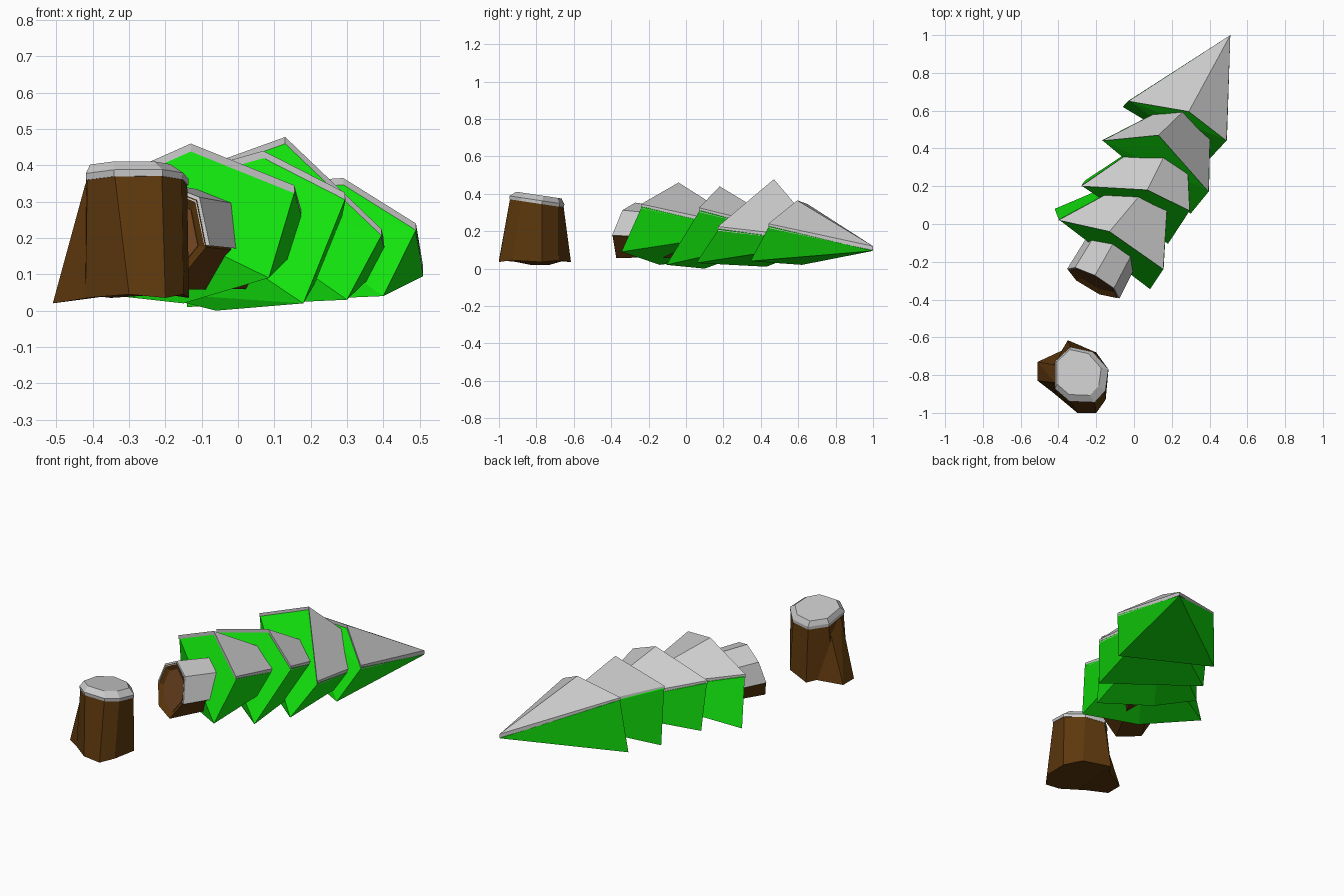
import bpy, bmesh, math
from mathutils import Vector

if "Cube" in bpy.data.objects:
    bpy.data.objects.remove(bpy.data.objects["Cube"])


def material(name, rgb):
    m = bpy.data.materials.new(name)
    m.diffuse_color = (*rgb, 1)
    m.use_nodes = True
    m.node_tree.nodes["Principled BSDF"].inputs["Base Color"].default_value = m.diffuse_color
    return m


GREEN = material("needles", (0.006, 0.76, 0.004))
BARK = material("bark", (0.108, 0.039, 0.004))
WOOD = material("cut_wood", (0.16, 0.06, 0.015))


def finish(name, bm, mat=None):
    bmesh.ops.recalc_face_normals(bm, faces=bm.faces)
    me = bpy.data.meshes.new(name)
    bm.to_mesh(me)
    bm.free()
    if mat:
        me.materials.append(mat)
    ob = bpy.data.objects.new(name, me)
    bpy.context.collection.objects.link(ob)
    return ob


def hull(name, pts, mat=None):
    bm = bmesh.new()
    vs = [bm.verts.new(p) for p in pts]
    r = bmesh.ops.convex_hull(bm, input=vs)
    bmesh.ops.delete(bm, geom=list({v for v in r["geom_interior"] + r["geom_unused"]
                                    if isinstance(v, bmesh.types.BMVert)}), context='VERTS')
    bmesh.ops.dissolve_limit(bm, angle_limit=0.03, verts=bm.verts, edges=bm.edges)
    return finish(name, bm, mat)


def loft(name, rings, mat=None):
    bm = bmesh.new()
    rows = [[bm.verts.new(p) for p in ring] for ring in rings]
    n = len(rows[0])
    for a, b in zip(rows, rows[1:]):
        for i in range(n):
            bm.faces.new((a[i], a[(i + 1) % n], b[(i + 1) % n], b[i]))
    bm.faces.new(rows[0])
    bm.faces.new(rows[-1])
    return finish(name, bm, mat)


def slab(name, pts, faces, offset):
    bm = bmesh.new()
    vs = [bm.verts.new(p) for p in pts]
    fs = [bm.faces.new([vs[i] for i in f]) for f in faces]
    r = bmesh.ops.extrude_face_region(bm, geom=fs, use_keep_orig=True)
    bmesh.ops.translate(bm, vec=offset,
                        verts=[v for v in r["geom"] if isinstance(v, bmesh.types.BMVert)])
    return finish(name, bm)


# Branch tiers: left, top, right, then lower rim points, then the tip
tiers = [
    ([(-.40, .02, .34), (-.13, -.04, .46), (.155, -.24, .345)],
     [(.085, -.345, .09), (-.15, -.14, .02), (-.42, .08, .05)], (.19, .34, .22)),
    ([(-.28, .20, .34), (.07, .18, .44), (.295, .07, .325)],
     [(.18, -.105, .02), (-.06, .10, 0), (-.26, .23, .05)], (.27, .58, .2)),
    ([(-.17, .44, .37), (.13, .47, .478), (.395, .17, .225)],
     [(.30, .055, .03), (-.14, .43, .01)], (.41, .74, .16)),
    ([(-.03, .65, .345), (.29, .595, .365), (.49, .44, .24)],
     [(.40, .345, .04), (-.06, .62, .02)], (.51, 1.0, .12)),
]
axis = Vector((.49, .87, -.05)).normalized()
drop = Vector((0, 0, -.014))
for i, (upper, lower, tip) in enumerate(tiers, 1):
    under = [Vector(p) + drop + axis * .004 for p in upper]
    tip_under = Vector(tip) + drop * 1.8
    hull(f"branch_tier_{i}", under + [Vector(p) for p in lower] + [tip_under], GREEN)
    slab(f"branch_snow_{i}", upper + [tip], [(0, 1, 3), (1, 2, 3)], drop * 1.6)

# Fallen trunk, its cut end leaning back so the top is set in
side = Vector((.87, -.49, 0)).normalized()
up = side.cross(axis)
base = Vector((-.215, -.315, .195))


def ring(dist, r, angles, lean=.2):
    c = base + axis * dist
    return [c + side * (r * math.cos(a)) + up * (r * math.sin(a))
            + axis * (lean * r * math.sin(a)) for a in angles]


seven = [math.radians(a) for a in (-8, 48, 95, 142, 188, 235, 292)]
loft("trunk", [ring(.02, .112, seven), ring(0, .15, seven), ring(.5, .118, seven, 0)], BARK)
hull("trunk_cut_end", ring(.016, .114, seven) + ring(.03, .114, seven), WOOD)

# Snow along the top of the trunk
arc = [math.radians(a) for a in (-6, 48, 95, 142, 186)]
loft("trunk_snow", [ring(.002, .16, arc) + ring(.002, .142, arc[::-1]),
                    ring(.45, .14, arc, 0) + ring(.45, .112, arc[::-1], 0)])

# Standing stump and its root
foot = [(-.42, -.90), (-.30, -1.0), (-.20, -1.0), (-.15, -.93), (-.135, -.77),
        (-.20, -.68), (-.35, -.615), (-.43, -.75)]
crown = [(-.415, -.87), (-.34, -.935), (-.21, -.94), (-.155, -.88), (-.14, -.77),
         (-.22, -.68), (-.335, -.655), (-.415, -.73)]


def tilt(y, z):
    return z - (y + .92) * .15


stump_top = [(x, y, tilt(y, .375)) for x, y in crown]
loft("stump", [[(x, y, .035 + .01 * (i % 2)) for i, (x, y) in enumerate(foot)], stump_top], BARK)
hull("stump_root", [(-.51, -.73, .02), (-.51, -.83, .02), (-.38, -.93, .04), (-.36, -.66, .04),
                    (-.42, -.84, .35), (-.40, -.75, .335), (-.34, -.80, .335)], BARK)

# Snow cap on the stump
mid = Vector((-.285, -.80))
cap = []
for k, z, shift in ((1.02, .367, 0), (1.03, .385, 0), (.85, .413, 1)):
    cap.append([])
    for p in crown:
        q = mid + (Vector(p) - mid) * k + Vector((-.012, .012)) * shift
        cap[-1].append((q.x, q.y, tilt(q.y, z)))
loft("stump_snow", cap)
